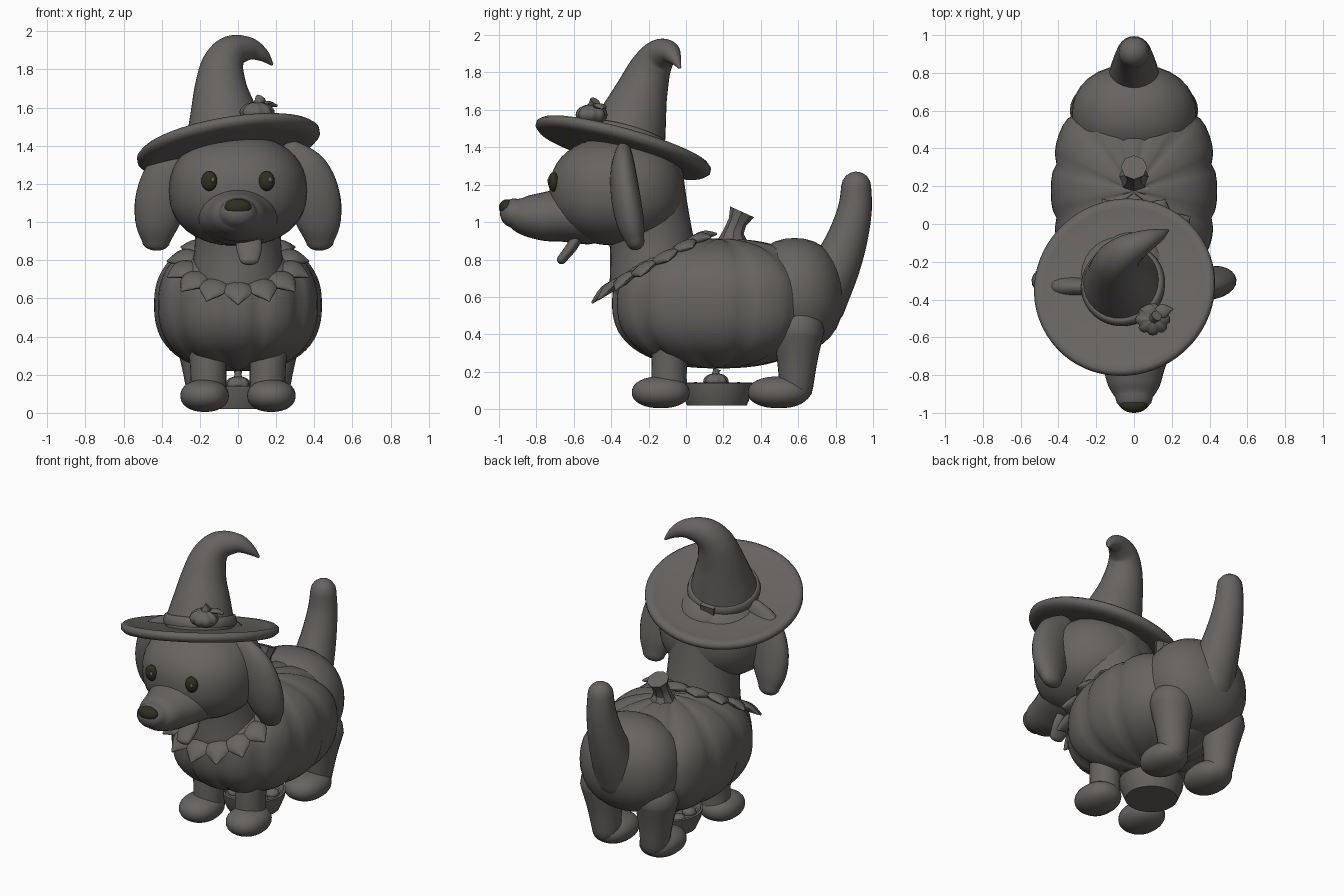
import bpy, bmesh, math
from mathutils import Vector, Matrix

if "Cube" in bpy.data.objects:
    bpy.data.objects.remove(bpy.data.objects["Cube"])


def material(name, rgb):
    m = bpy.data.materials.new(name)
    m.diffuse_color = (*rgb, 1)
    m.use_nodes = True
    m.node_tree.nodes["Principled BSDF"].inputs["Base Color"].default_value = m.diffuse_color
    return m


GREY = material("warm_grey", (0.135, 0.127, 0.118))
DARK = material("dark_olive", (0.028, 0.028, 0.016))


def finish(name, bm, mat=GREY, matrix=None, angle=50):
    bmesh.ops.recalc_face_normals(bm, faces=bm.faces)
    me = bpy.data.meshes.new(name)
    bm.to_mesh(me)
    bm.free()
    me.materials.append(mat)
    ob = bpy.data.objects.new(name, me)
    bpy.context.collection.objects.link(ob)
    if matrix:
        ob.matrix_world = matrix
    bpy.ops.object.select_all(action='DESELECT')
    ob.select_set(True)
    bpy.context.view_layer.objects.active = ob
    bpy.ops.object.shade_smooth_by_angle(angle=math.radians(angle))
    return ob


def blob(name, loc, size, mat=GREY, power=2.0, lobes=0, depth=0.05, seg=32):
    """Super-ellipsoid, with optional vertical pumpkin grooves."""
    bm = bmesh.new()
    bmesh.ops.create_uvsphere(bm, u_segments=seg, v_segments=max(8, seg // 2), radius=1)
    for v in bm.verts:
        d = v.co.copy()
        k = sum(abs(c) ** power for c in d) ** (-1 / power)
        f = 1.0
        if lobes:
            f -= depth * (1 - abs(math.cos(lobes / 2 * math.atan2(d.y, d.x)))) ** 2
        v.co = Vector((d.x * size[0] * f, d.y * size[1] * f, d.z * size[2] * (1 + f) / 2)) * k
        v.co += Vector(loc)
    return finish(name, bm, mat, angle=80)


def spline(rows, steps):
    """Catmull-Rom interpolation of rows of numbers."""
    rows = [Vector(r) for r in rows]
    out = []
    for i in range(len(rows) - 1):
        p0, p1, p2, p3 = rows[max(i - 1, 0)], rows[i], rows[i + 1], rows[min(i + 2, len(rows) - 1)]
        for s in range(steps):
            t = s / steps
            out.append(p1 + (p2 - p0) * (t / 2) + (2 * p0 - 5 * p1 + 4 * p2 - p3) * (t * t / 2)
                       + (3 * p1 - 3 * p2 + p3 - p0) * (t ** 3 / 2))
    return out + [rows[-1]]


def sweep(name, rows, mat=GREY, sides=24, steps=5, dome=True, side_axis=(1, 0, 0), angle=60):
    """Tube through rows of (x, y, z, width, thickness), with rounded ends."""
    rows = spline([(*r, r[3]) if len(r) == 4 else r for r in rows], steps)
    n = len(rows)
    rings, u = [], Vector(side_axis)
    for i, r in enumerate(rows):
        p = Vector(r[:3])
        t = (Vector(rows[min(i + 1, n - 1)][:3]) - Vector(rows[max(i - 1, 0)][:3])).normalized()
        u = (u - t * u.dot(t)).normalized()
        rings.append((p, t, u.copy(), t.cross(u), max(r[3], 0.004), max(r[4], 0.004)))

    def end(ring, sign):
        p, t, a, b, ra, rb = ring
        return [(p + t * sign * min(ra, rb) * math.sin(q), t, a, b, ra * math.cos(q), rb * math.cos(q))
                for q in (0.4, 0.8, 1.15, 1.45)]
    if dome:
        rings = end(rings[0], -1)[::-1] + rings + end(rings[-1], 1)
    bm = bmesh.new()
    loops = []
    for p, t, a, b, ra, rb in rings:
        loops.append([bm.verts.new(p + a * ra * math.cos(2 * math.pi * k / sides)
                                   + b * rb * math.sin(2 * math.pi * k / sides)) for k in range(sides)])
    for l0, l1 in zip(loops, loops[1:]):
        for k in range(sides):
            j = (k + 1) % sides
            bm.faces.new((l0[k], l0[j], l1[j], l1[k]))
    bm.faces.new(loops[0])
    bm.faces.new(loops[-1])
    return finish(name, bm, mat, angle=angle)


def lathe(name, profile, matrix, mat=GREY, seg=48):
    bm = bmesh.new()
    vs = [bm.verts.new((r, 0, z)) for r, z in profile]
    es = [bm.edges.new(e) for e in zip(vs, vs[1:])]
    bmesh.ops.spin(bm, geom=vs + es, cent=(0, 0, 0), axis=(0, 0, 1), angle=2 * math.pi, steps=seg)
    bmesh.ops.remove_doubles(bm, verts=bm.verts, dist=1e-4)
    return finish(name, bm, mat, matrix)


# Pumpkin costume, rump and tail
blob("pumpkin_body", (0, 0.175, 0.565), (0.44, 0.57, 0.347), power=2.4, lobes=12, seg=72)
blob("rump", (0, 0.58, 0.61), (0.33, 0.265, 0.305), power=2.2)
sweep("tail", [(0, 0.70, 0.58, 0.16), (0, 0.80, 0.76, 0.13), (0, 0.865, 0.92, 0.108),
               (0, 0.903, 1.07, 0.091), (0, 0.91, 1.19, 0.08)])
sweep("pumpkin_stem", [(0, 0.25, 0.89, 0.085), (0, 0.255, 0.95, 0.055), (0, 0.275, 1.0, 0.05),
                       (0, 0.30, 1.055, 0.07)], sides=8, steps=1, dome=False, angle=30)

# Neck, head and muzzle
sweep("neck", [(0, -0.16, 0.7, 0.25), (0, -0.185, 0.9, 0.225), (0, -0.225, 1.1, 0.23),
               (0, -0.25, 1.22, 0.24)], sides=32)
blob("head", (0, -0.37, 1.165), (0.362, 0.36, 0.29), power=2.25, seg=48)
sweep("muzzle", [(0, -0.52, 1.03, 0.23, 0.15), (0, -0.66, 1.035, 0.20, 0.14), (0, -0.76, 1.03, 0.165, 0.13),
                 (0, -0.86, 1.035, 0.135, 0.106), (0, -0.915, 1.047, 0.10, 0.08)], sides=32)
blob("nose", (0, -0.957, 1.078), (0.072, 0.043, 0.044), DARK, seg=24)
sweep("tongue", [(0.05, -0.57, 0.94, 0.06, 0.03), (0.058, -0.61, 0.87, 0.068, 0.03),
                 (0.06, -0.665, 0.80, 0.05, 0.025)])

for s, side in ((-1, "left"), (1, "right")):
    # Eyes with highlights
    blob(side + "_eye", (s * 0.15, -0.708, 1.215), (0.042, 0.03, 0.052), DARK, seg=20)
    blob(side + "_eye_highlight", (s * 0.15 + 0.018, -0.735, 1.222), (0.011, 0.006, 0.013), seg=10)
    # Drooping ears
    sweep(side + "_ear", [(s * 0.25, -0.335, 1.345, 0.10, 0.05), (s * 0.345, -0.335, 1.25, 0.135, 0.07),
                          (s * 0.40, -0.32, 1.12, 0.138, 0.078), (s * 0.425, -0.295, 0.99, 0.115, 0.072),
                          (s * 0.43, -0.272, 0.90, 0.075, 0.05)])
    # Legs and paws
    sweep(side + "_front_leg", [(s * 0.16, -0.08, 0.34, 0.10), (s * 0.155, -0.09, 0.22, 0.095),
                                (s * 0.155, -0.09, 0.11, 0.095)])
    blob(side + "_front_paw", (s * 0.175, -0.135, 0.09), (0.127, 0.155, 0.085), power=2.2)
    sweep(side + "_hind_leg", [(s * 0.20, 0.60, 0.42, 0.14), (s * 0.19, 0.595, 0.27, 0.11),
                               (s * 0.18, 0.59, 0.12, 0.09)])
    blob(side + "_hind_paw", (s * 0.175, 0.495, 0.09), (0.127, 0.165, 0.085), power=2.2)

# Leaf collar on a tilted ring
tilt = math.radians(29)
e1, e2 = Vector((1, 0, 0)), Vector((0, math.cos(tilt), math.sin(tilt)))
for i in range(14):
    a = 2 * math.pi * (i + 0.5) / 14
    out = e1 * math.cos(a) + e2 * math.sin(a)
    tangent = e2 * math.cos(a) - e1 * math.sin(a)
    mid = Vector((0, -0.17, 0.785))
    rows = [(*(mid + out * r - Vector((0, 0, dz))), w, h) for r, dz, w, h in
            ((0.22, 0, 0.05, 0.022), (0.28, 0, 0.08, 0.028), (0.325, 0.01, 0.065, 0.024), (0.375, 0.03, 0.008, 0.008))]
    sweep("collar_leaf", rows, sides=10, steps=2, side_axis=tangent)

# Tilted hat: brim, bent cone, band and buckle
normal = Vector((-0.17, 0.28, 1)).normalized()
frame = Matrix.Translation((-0.05, -0.335, 1.40)) @ normal.to_track_quat('Z', 'Y').to_matrix().to_4x4()
lathe("hat_brim", [(0, 0.015), (0.38, 0.01), (0.43, 0.022), (0.465, 0.028), (0.484, 0.012), (0.484, -0.012),
                   (0.46, -0.033), (0.4, -0.04), (0, -0.03)], frame, seg=64)
sweep("hat_cone", [(-0.06, -0.32, 1.43, 0.215), (-0.075, -0.28, 1.56, 0.18), (-0.09, -0.235, 1.70, 0.14),
                   (-0.08, -0.19, 1.82, 0.112), (-0.03, -0.14, 1.893, 0.088), (0.06, -0.09, 1.908, 0.06),
                   (0.13, -0.06, 1.875, 0.035), (0.175, -0.035, 1.83, 0.01)], sides=32)
lathe("hat_band", [(0.18, 0.03), (0.222, 0.03), (0.226, 0.05), (0.216, 0.085), (0.205, 0.09), (0.17, 0.09)], frame)
bm = bmesh.new()
bmesh.ops.create_cube(bm, size=1)
bmesh.ops.scale(bm, vec=(0.09, 0.03, 0.06), verts=bm.verts)
finish("hat_buckle", bm, matrix=frame @ Matrix.Rotation(-0.4, 4, 'Z') @ Matrix.Translation((0, -0.218, 0.06)))

# Small pumpkin ornament with stem and leaves on the hat
blob("hat_pumpkin", (0.10, -0.505, 1.575), (0.092, 0.085, 0.055), lobes=8, depth=0.14, seg=32)
sweep("hat_pumpkin_stem", [(0.105, -0.50, 1.61, 0.032), (0.11, -0.495, 1.632, 0.024), (0.12, -0.485, 1.648, 0.03)],
      sides=8, steps=1, dome=False)
for x, y, z in ((0.20, -0.45, 1.61), (0.04, -0.45, 1.60)):
    sweep("hat_leaf", [(0.11, -0.48, 1.61, 0.02, 0.012), ((x + 0.11) / 2, y - 0.01, z + 0.01, 0.038, 0.015),
                       (x, y, z, 0.008, 0.008)], sides=10, side_axis=(0, 1, 0))

# Treat bowl under the belly with sweets and a little pumpkin
lathe("treat_bowl", [(0, 0.02), (0.16, 0.02), (0.19, 0.09), (0.2, 0.14), (0.185, 0.142), (0.17, 0.11), (0, 0.1)],
      Matrix.Translation((0, 0.165, 0)), seg=24)
for i in range(6):
    a = math.pi * (i + 0.5) / 3
    blob("sweet", (0.115 * math.cos(a), 0.165 + 0.115 * math.sin(a), 0.115), (0.045, 0.045, 0.03), seg=12)
blob("bowl_pumpkin", (0, 0.16, 0.15), (0.068, 0.068, 0.042), lobes=8, depth=0.12, seg=32)
sweep("bowl_pumpkin_stem", [(0, 0.16, 0.18, 0.026), (0, 0.16, 0.2, 0.017), (0, 0.165, 0.215, 0.022)],
      sides=8, steps=1, dome=False)
